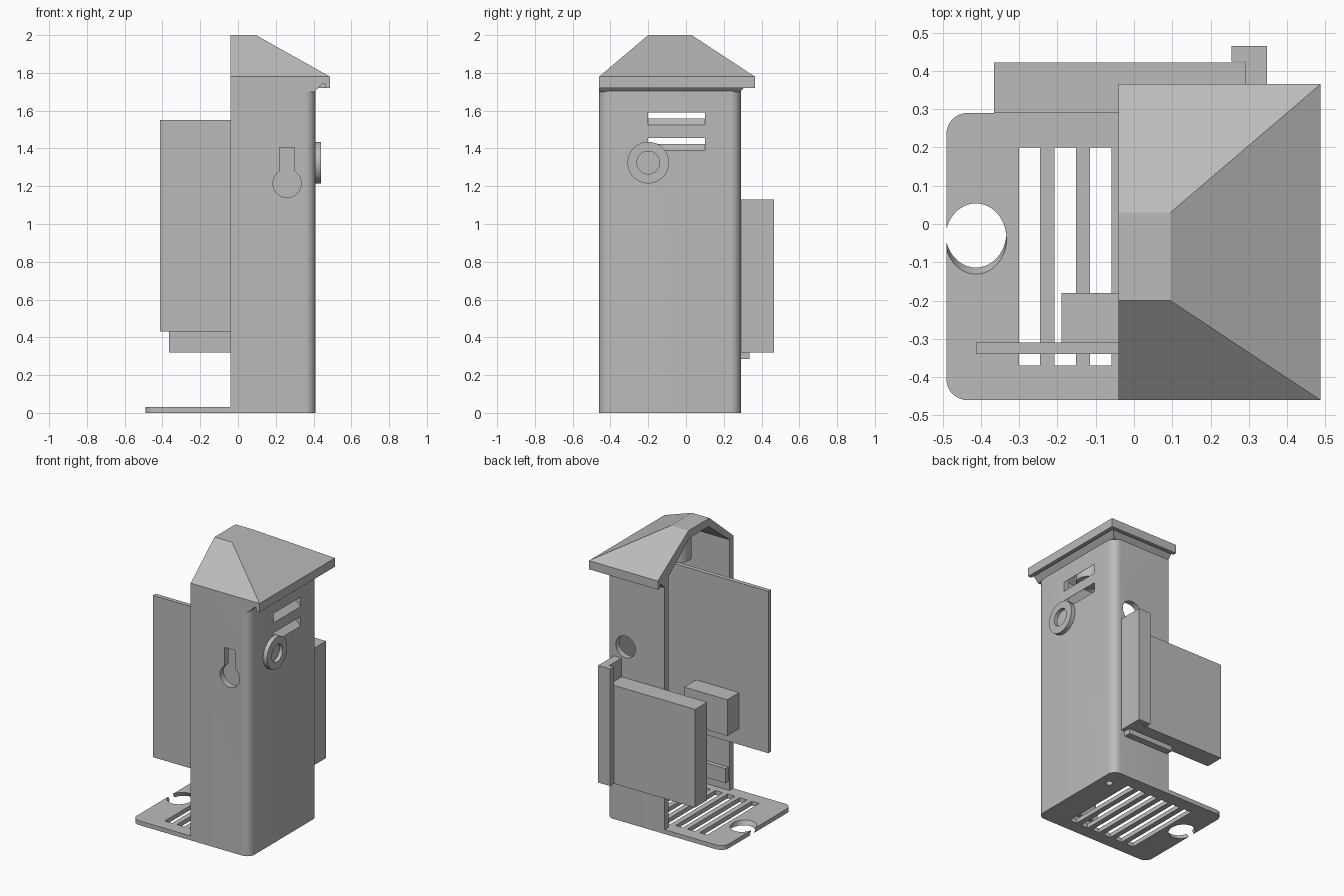
import bpy, bmesh, math
from mathutils import Vector, Matrix

old = bpy.data.objects.get("Cube")
if old:
    bpy.data.objects.remove(old, do_unlink=True)

grey = bpy.data.materials.new("plain_grey")
grey.use_nodes = True
COLOUR = (0.5, 0.5, 0.5, 1)
grey.diffuse_color = COLOUR
grey.node_tree.nodes["Principled BSDF"].inputs["Base Color"].default_value = COLOUR


def finish(name, bm):
    bmesh.ops.recalc_face_normals(bm, faces=bm.faces)
    me = bpy.data.meshes.new(name)
    bm.to_mesh(me)
    bm.free()
    me.materials.append(grey)
    ob = bpy.data.objects.new(name, me)
    bpy.context.collection.objects.link(ob)
    return ob


def hull(name, pts):
    bm = bmesh.new()
    for p in pts:
        bm.verts.new(p)
    bmesh.ops.convex_hull(bm, input=bm.verts)
    bmesh.ops.dissolve_limit(bm, angle_limit=0.01, verts=bm.verts, edges=bm.edges)
    return finish(name, bm)


def rect(x0, x1, y0, y1, z):
    return [(x, y, z) for x in (x0, x1) for y in (y0, y1)]


def box(name, x0, x1, y0, y1, z0, z1):
    return hull(name, rect(x0, x1, y0, y1, z0) + rect(x0, x1, y0, y1, z1))


def prism(name, outline, z0, z1):
    bm = bmesh.new()
    face = bm.faces.new([bm.verts.new((x, y, z0)) for x, y in outline])
    ext = bmesh.ops.extrude_face_region(bm, geom=[face])
    top = [v for v in ext["geom"] if isinstance(v, bmesh.types.BMVert)]
    bmesh.ops.translate(bm, verts=top, vec=(0, 0, z1 - z0))
    return finish(name, bm)


def rounded(x0, x1, y0, y1, r, round_left=True):
    """Rectangle outline with rounded corners, square on the left if asked."""
    pts = []
    for i, (x, y) in enumerate([(x1, y1), (x0, y1), (x0, y0), (x1, y0)]):
        if i in (1, 2) and not round_left:
            pts.append((x, y))
            continue
        cx = x - r if x == x1 else x + r
        cy = y - r if y == y1 else y + r
        for k in range(9):
            a = math.pi / 2 * (i + k / 8)
            pts.append((cx + r * math.cos(a), cy + r * math.sin(a)))
    return pts


def cylinder(name, centre, r, depth, rot=(0, "Z")):
    bm = bmesh.new()
    m = Matrix.Translation(Vector(centre)) @ Matrix.Rotation(math.radians(rot[0]), 4, rot[1])
    bmesh.ops.create_cone(bm, cap_ends=True, segments=48, radius1=r, radius2=r,
                          depth=depth, matrix=m)
    return finish(name, bm)


def cut(ob, cutters):
    for c in cutters:
        c.hide_render = True
        mod = ob.modifiers.new("cut", "BOOLEAN")
        mod.operation, mod.solver, mod.object = "DIFFERENCE", "EXACT", c
    dg = bpy.context.evaluated_depsgraph_get()
    me = bpy.data.meshes.new_from_object(ob.evaluated_get(dg))
    ob.modifiers.clear()
    ob.data = me
    for c in cutters:
        bpy.data.objects.remove(c, do_unlink=True)


# Main dimensions
LEFT, RIGHT, FRONT, BACK = -0.04, 0.41, -0.46, 0.29
WALL, FLOOR, EAVE = 0.04, 0.03, 1.745


def cavity():
    inner = (-0.1, RIGHT - WALL, FRONT + WALL, BACK - WALL)
    return hull("cavity_cutter", rect(*inner, -0.1) + rect(*inner, 1.765)
                + rect(-0.1, 0.07, -0.19, 0.02, 1.945))


def louver(z):
    lo, hi, rise = 0.35, 0.43, 0.87
    pts = [(x, y, z + dz + (RIGHT - x) * rise) for x in (lo, hi)
           for y in (-0.2, 0.1) for dz in (0, 0.065)]
    return hull("louver_cutter", pts)


# Housing walls with keyhole, back port and sloped louvers
walls = prism("housing_walls", rounded(LEFT, RIGHT, FRONT, BACK, 0.055, False), FLOOR, EAVE)
cut(walls, [
    cavity(), louver(1.525), louver(1.39),
    cylinder("key_cutter", (0.26, FRONT, 1.215), 0.075, 0.2, (90, "X")),
    box("key_slot_cutter", 0.22, 0.30, -0.55, -0.37, 1.22, 1.405),
    cylinder("port_cutter", (0.26, BACK, 1.215), 0.075, 0.2, (90, "X")),
])

# Floor plate with drain slots, tilted edge hole and small screw hole
floor = prism("floor_plate", rounded(-0.49, RIGHT, FRONT, BACK, 0.055), 0, FLOOR)
slots = [box("slot_cutter", x, x + 0.056, -0.37, 0.2, -0.1, 0.1)
         for x in (-0.301 + 0.093 * i for i in range(6))]
cut(floor, slots + [
    cylinder("edge_hole_cutter", (-0.413, -0.03, 0.015), 0.08, 0.4, (30, "X")),
    cylinder("screw_cutter", (0.33, 0.15, 0), 0.022, 0.2),
])

# Hollow hipped roof, flared soffit and drip lips
roof = hull("roof", rect(LEFT, 0.487, FRONT, 0.365, EAVE) + rect(LEFT, 0.487, FRONT, 0.365, 1.78)
            + rect(LEFT, 0.095, -0.2, 0.03, 2.0))
cut(roof, [cavity()])
soffit = hull("roof_soffit", rect(LEFT, RIGHT - 0.005, FRONT, BACK - 0.005, 1.70)
              + rect(LEFT, 0.45, FRONT, 0.33, EAVE))
cut(soffit, [cavity()])
box("side_drip_lip", 0.46, 0.487, FRONT, 0.365, 1.72, EAVE)
box("back_drip_lip", LEFT, 0.46, 0.338, 0.365, 1.72, EAVE)

# Ring collar on the side wall
ring = cylinder("side_ring", (0.42, -0.2, 1.325), 0.11, 0.04, (90, "Y"))
cut(ring, [cylinder("ring_cutter", (0.45, -0.2, 1.325), 0.06, 0.07, (90, "Y"))])

# Inner circuit board, component block, wall rail and ceiling sensor
box("inner_board", -0.413, 0.37, -0.34, -0.31, 0.43, 1.55)
box("board_component", -0.19, 0.14, -0.31, -0.18, 0.54, 0.79)
box("inner_wall_rail", LEFT + 0.01, 0.37, -0.43, -0.39, 0.09, 0.19)
cylinder("ceiling_sensor", (0.2, -0.2, 1.75), 0.085, 0.17)

# Sliding back panel, its guide rail and support ledge
box("back_panel", -0.365, 0.29, BACK, 0.422, 0.32, 1.0)
prism("back_guide_rail", [(0.29, 0.28), (0.348, 0.28), (0.348, 0.465), (0.255, 0.465),
                          (0.255, 0.425), (0.29, 0.425)], 0.32, 1.13)
box("back_ledge", -0.03, 0.32, 0.28, 0.337, 0.285, 0.32)

# Smooth the round parts, keep edges sharp
bpy.ops.object.select_all(action="DESELECT")
for ob in bpy.context.scene.objects:
    if ob.type == "MESH" and ob.data.materials and ob.data.materials[0] == grey:
        ob.select_set(True)
        bpy.context.view_layer.objects.active = ob
bpy.ops.object.shade_smooth_by_angle(angle=math.radians(25))
